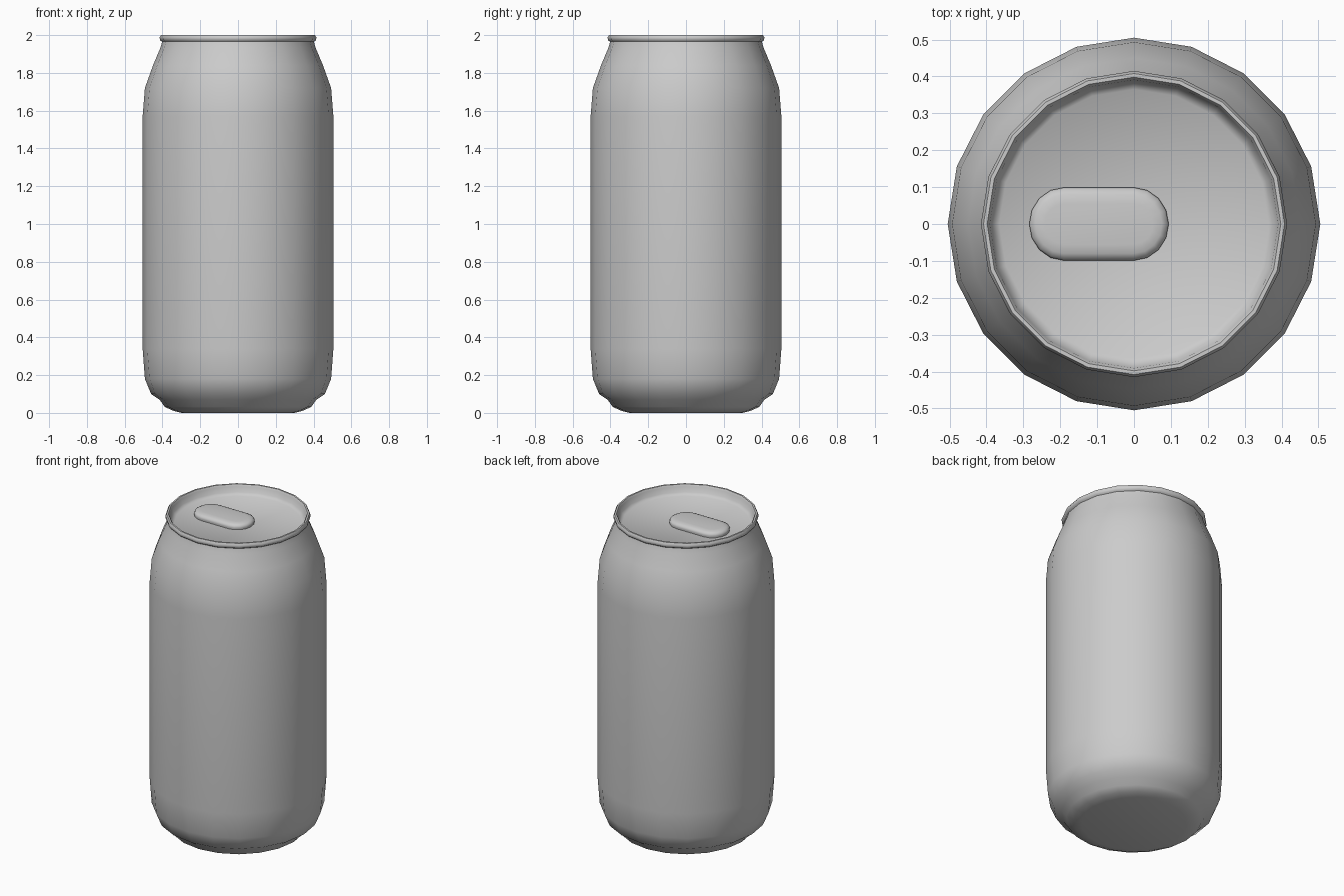
import bpy, bmesh, math

if "Cube" in bpy.data.objects:
    bpy.data.objects.remove(bpy.data.objects["Cube"])

SIDES = 20


def finish(name, bm, angle):
    bmesh.ops.recalc_face_normals(bm, faces=bm.faces)
    mesh = bpy.data.meshes.new(name)
    bm.to_mesh(mesh)
    bm.free()
    obj = bpy.data.objects.new(name, mesh)
    bpy.context.collection.objects.link(obj)
    bpy.ops.object.select_all(action='DESELECT')
    obj.select_set(True)
    bpy.context.view_layer.objects.active = obj
    bpy.ops.object.shade_smooth_by_angle(angle=math.radians(angle))
    return obj


def stack(bm, rings):
    """Bridge a list of equal point rings and cap both ends."""
    loops = [[bm.verts.new(p) for p in ring] for ring in rings]
    n = len(loops[0])
    for a, b in zip(loops, loops[1:]):
        for i in range(n):
            j = (i + 1) % n
            bm.faces.new((a[i], a[j], b[j], b[i]))
    bm.faces.new(loops[0][::-1])
    bm.faces.new(loops[-1])


def circle(r, z):
    return [(r * math.cos(2 * math.pi * i / SIDES),
             r * math.sin(2 * math.pi * i / SIDES), z) for i in range(SIDES)]


# Can shell: base, wall, tapered neck, rolled rim and recessed lid
profile = [(0.30, 0.0), (0.345, 0.012), (0.388, 0.032), (0.415, 0.07),
           (0.46, 0.10), (0.493, 0.18), (0.505, 0.34), (0.505, 1.57),
           (0.493, 1.72), (0.45, 1.84), (0.41, 1.935), (0.402, 1.965),
           (0.413, 1.973), (0.415, 1.988), (0.408, 2.0), (0.398, 2.0),
           (0.391, 1.988), (0.385, 1.955), (0.365, 1.94)]
body = bmesh.new()
stack(body, [circle(r, z) for r, z in profile])
finish("can_body", body, 60)


# Pull tab: rounded slab lying on the lid
def stadium(r, z):
    pts = []
    for cx, start in ((0.0, -90), (-0.19, 90)):
        for k in range(9):
            a = math.radians(start + k * 22.5)
            pts.append((cx + r * 0.95 * math.cos(a), r * math.sin(a), z))
    return pts


tab = bmesh.new()
stack(tab, [stadium(r, z) for r, z in
            ((0.095, 1.935), (0.099, 1.952), (0.095, 1.964), (0.08, 1.972), (0.055, 1.975))])
finish("pull_tab", tab, 60)
